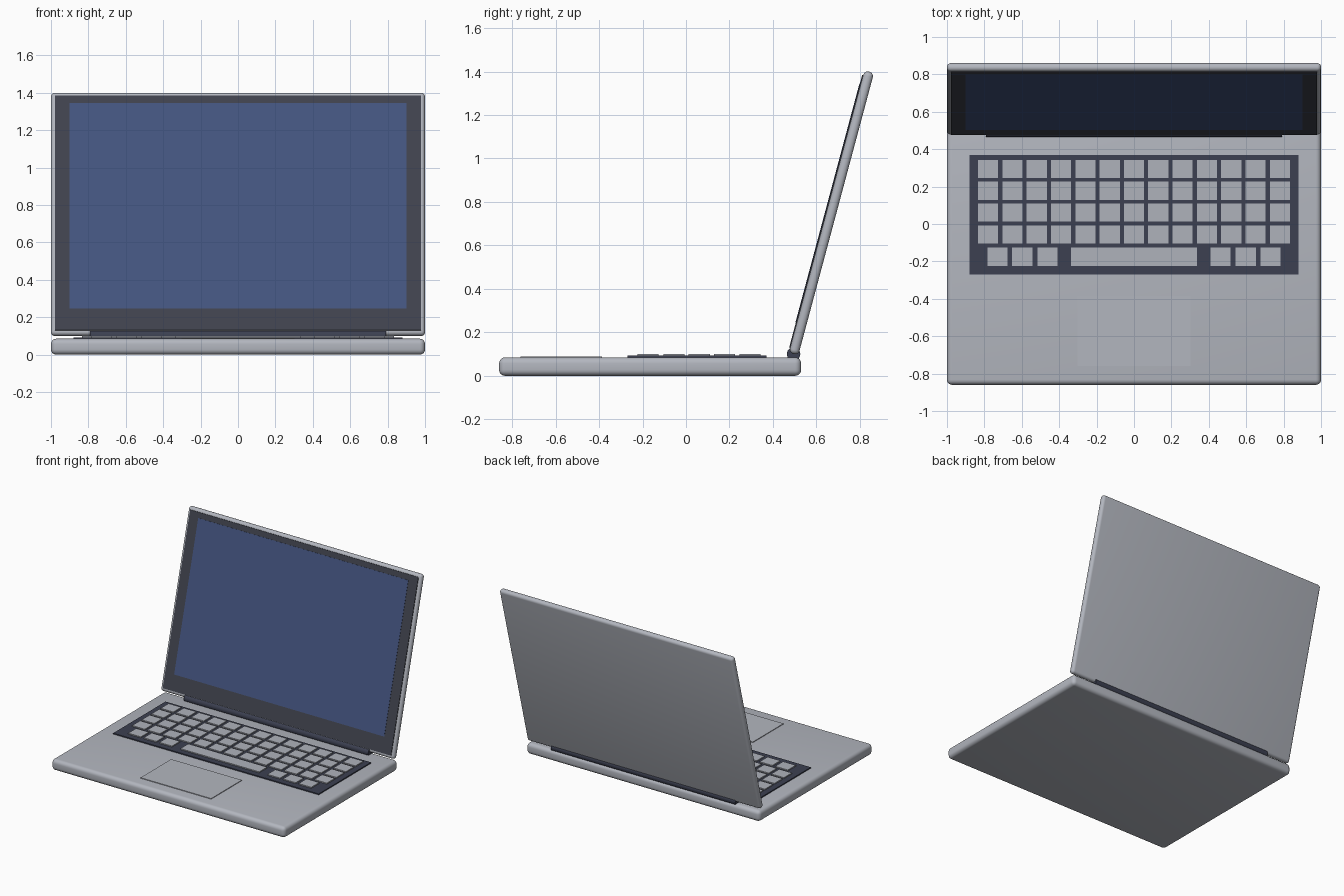
import bpy, bmesh, math
from mathutils import Matrix, Vector

if "Cube" in bpy.data.objects:
    bpy.data.objects.remove(bpy.data.objects["Cube"])

def material(name, rgb):
    m = bpy.data.materials.new(name)
    m.diffuse_color = (*rgb, 1)
    m.use_nodes = True
    m.node_tree.nodes["Principled BSDF"].inputs["Base Color"].default_value = m.diffuse_color
    return m

SILVER = material("silver metal", (0.45, 0.47, 0.52))
KEY = material("key grey", (0.43, 0.45, 0.50))
DARK = material("dark slate", (0.045, 0.051, 0.082))
BEZEL = material("bezel charcoal", (0.052, 0.056, 0.075))
SCREEN = material("screen blue", (0.058, 0.090, 0.215))

def finish(name, bm, mat):
    bmesh.ops.recalc_face_normals(bm, faces=bm.faces)
    me = bpy.data.meshes.new(name)
    bm.to_mesh(me)
    bm.free()
    me.materials.append(mat)
    ob = bpy.data.objects.new(name, me)
    bpy.context.collection.objects.link(ob)
    return ob

def add_box(bm, centre, size):
    m = Matrix.Translation(centre) @ Matrix.Diagonal((*size, 1))
    bmesh.ops.create_cube(bm, size=1, matrix=m)

def box(name, centre, size, mat, bevel=0, segments=5):
    bm = bmesh.new()
    add_box(bm, centre, size)
    if bevel:
        bmesh.ops.bevel(bm, geom=bm.edges[:], offset=bevel, segments=segments,
                        profile=0.5, affect='EDGES')
    return finish(name, bm, mat)

def smooth(ob):
    bpy.ops.object.select_all(action='DESELECT')
    ob.select_set(True)
    bpy.context.view_layer.objects.active = ob
    bpy.ops.object.shade_smooth_by_angle(angle=math.radians(35))

# base slab
TOP = 0.085
smooth(box("base", (0, -0.165, TOP / 2), (2, 1.39, TOP), SILVER, 0.028))

# keyboard well and trackpad
box("keyboard_panel", (0, 0.05, TOP + 0.002), (1.76, 0.64, 0.012), DARK)
box("trackpad", (0, -0.573, TOP + 0.001), (0.605, 0.375, 0.008), SILVER)

# keys: four full rows, then a bottom row with a space bar
bm = bmesh.new()
KZ, KH, KW, KD = 0.0955, 0.011, 0.108, 0.097
for row in range(4):
    for col in range(13):
        add_box(bm, ((col - 6) * 0.13, 0.294 - row * 0.1165, KZ), (KW, KD, KH))
for side in (-1, 1):
    for x in (0.463, 0.597, 0.73):
        add_box(bm, (side * x, -0.175, KZ), (KW, KD, KH))
add_box(bm, (0, -0.175, KZ), (0.675, KD, KH))
finish("keys", bm, KEY)

# hinge barrel
bm = bmesh.new()
bmesh.ops.create_cone(bm, cap_ends=True, segments=24, radius1=0.031, radius2=0.031, depth=1.58,
                      matrix=Matrix.Translation((0, 0.495, 0.1)) @ Matrix.Rotation(math.pi / 2, 4, 'Y'))
smooth(finish("hinge", bm, DARK))

# lid parts, built upright and then tilted back about the hinge
T = 0.045
lid = box("lid", (0, 0, 0.6495), (2, T, 1.344), SILVER, 0.0205)
smooth(lid)
bezel = box("screen_bezel", (0, -T / 2, 0.65), (1.955, 0.010, 1.298), BEZEL)
screen = box("screen", (0, -T / 2 - 0.004, 0.689), (1.80, 0.006, 1.138), SCREEN)
for ob in (lid, bezel, screen):
    ob.location = Vector((0, 0.501, 0.1225))
    ob.rotation_euler = (math.radians(-15), 0, 0)
